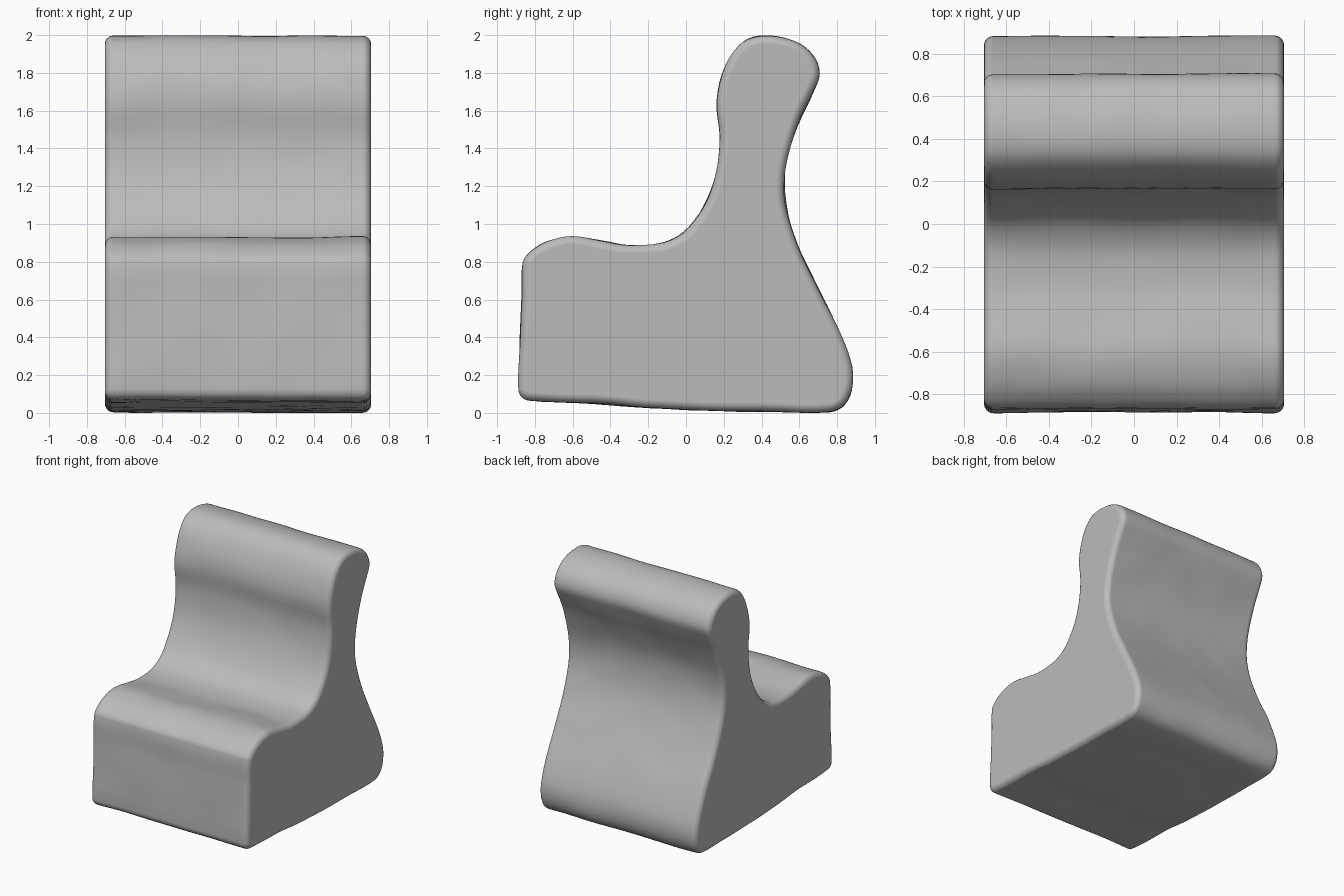
import bpy
import bmesh
import math
from mathutils import Vector, noise, geometry

if "Cube" in bpy.data.objects:
    bpy.data.objects.remove(bpy.data.objects["Cube"], do_unlink=True)

HALF_WIDTH = 0.705
ROUND = 0.045

# Side profile (y, z): underside, back, headrest, backrest, seat, front
PROFILE = [
    (-.83, .07), (-.5, .055), (-.2, .03), (.2, .015), (.5, .01), (.76, .01),
    (.84, .05), (.88, .15), (.87, .28), (.8, .46), (.69, .68), (.6, .87),
    (.54, 1.05), (.52, 1.2), (.54, 1.37), (.6, 1.55), (.67, 1.7), (.705, 1.8),
    (.67, 1.9), (.58, 1.97), (.42, 2.0), (.3, 1.965), (.21, 1.84), (.165, 1.66),
    (.18, 1.47), (.165, 1.3), (.11, 1.13), (.03, 1.0), (-.04, .94), (-.14, .9),
    (-.3, .89), (-.45, .915), (-.6, .935), (-.73, .91), (-.82, .86), (-.865, .8),
    (-.87, .6), (-.88, .35), (-.885, .13), (-.87, .09),
]


def smooth_loop(points, steps):
    """Closed smooth curve through the points."""
    pts = [Vector(p) for p in points]
    n = len(pts)
    tangents = [(pts[(i + 1) % n] - pts[i - 1]).normalized() for i in range(n)]
    loop = []
    for i in range(n):
        j = (i + 1) % n
        reach = (pts[j] - pts[i]).length / 3
        curve = geometry.interpolate_bezier(
            pts[i], pts[i] + tangents[i] * reach,
            pts[j] - tangents[j] * reach, pts[j], steps + 1)
        loop += [Vector((p[0], p[1])) for p in curve[:-1]]
    return loop


def stations():
    """Cross positions with the inset that rounds both side edges."""
    arc = [math.radians(a) for a in (90, 70, 50, 30, 15)]
    end = [(HALF_WIDTH - ROUND * (1 - math.sin(a)), ROUND * (1 - math.cos(a))) for a in arc]
    inner = HALF_WIDTH - ROUND
    count = 28
    middle = [(-inner + 2 * inner * i / count, 0) for i in range(count + 1)]
    return [(-x, d) for x, d in end] + middle + [(x, d) for x, d in reversed(end)]


loop = smooth_loop(PROFILE, 4)
size = len(loop)
normals = []
for i in range(size):
    t = (loop[(i + 1) % size] - loop[i - 1]).normalized()
    normals.append(Vector((t.y, -t.x)))

# Upholstered body: rings across the width, softly uneven like foam
bm = bmesh.new()
rings = []
for x, inset in stations():
    ring = []
    for p, n in zip(loop, normals):
        wobble = 0.007 * noise.noise(Vector((x * 3, p.x * 4, p.y * 4)))
        q = p + n * (wobble - inset)
        ring.append(bm.verts.new((x, q.x, q.y)))
    rings.append(ring)
for a, b in zip(rings, rings[1:]):
    for i in range(size):
        j = (i + 1) % size
        bm.faces.new((a[i], a[j], b[j], b[i]))
bm.faces.new(rings[0])
bm.faces.new(rings[-1])
bmesh.ops.recalc_face_normals(bm, faces=bm.faces)
lowest = min(v.co.z for v in bm.verts)
bmesh.ops.translate(bm, verts=bm.verts, vec=(0, 0, -lowest))

mesh = bpy.data.meshes.new("foam_chair")
bm.to_mesh(mesh)
bm.free()
chair = bpy.data.objects.new("foam_chair", mesh)
bpy.context.collection.objects.link(chair)

# Plain grey cover
grey = bpy.data.materials.new("grey fabric")
grey.use_nodes = True
colour = (0.5, 0.5, 0.5, 1)
grey.diffuse_color = colour
grey.node_tree.nodes["Principled BSDF"].inputs["Base Color"].default_value = colour
mesh.materials.append(grey)

bpy.context.view_layer.objects.active = chair
chair.select_set(True)
bpy.ops.object.shade_smooth_by_angle(angle=math.radians(50))
soft = chair.modifiers.new("even_shading", 'WEIGHTED_NORMAL')
soft.keep_sharp = True
